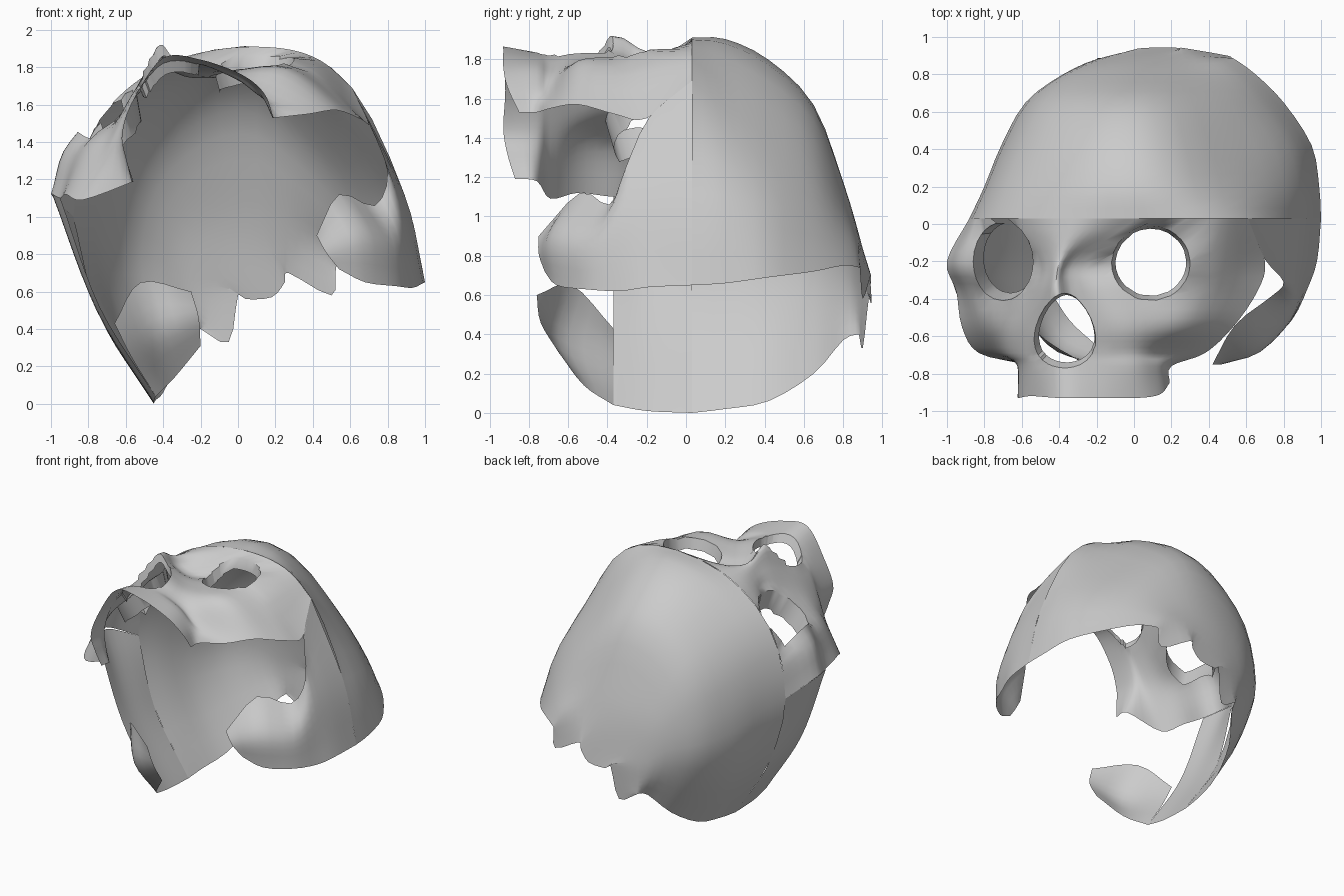
import bpy, bmesh, math
from mathutils import Vector

if "Cube" in bpy.data.objects:
    bpy.data.objects.remove(bpy.data.objects["Cube"], do_unlink=True)

bone = bpy.data.materials.new("bone grey")
bone.use_nodes = True
bone.diffuse_color = (0.6, 0.6, 0.6, 1)
bone.node_tree.nodes["Principled BSDF"].inputs["Base Color"].default_value = (0.6, 0.6, 0.6, 1)


def row(y, pts):
    """Cross-section of (x, z) points at one depth."""
    return [Vector((x, y, z)) for x, z in pts]


def line(*pts):
    """Free row of (x, y, z) points."""
    return [Vector(p) for p in pts]


def smooth_path(pts, steps):
    """Catmull-Rom resampling of a point list."""
    ext = [pts[0] * 2 - pts[1]] + list(pts) + [pts[-1] * 2 - pts[-2]]
    out = []
    for a, b, c, d in zip(ext, ext[1:], ext[2:], ext[3:]):
        for k in range(steps):
            t = k / steps
            out.append(0.5 * (2 * b + (c - a) * t + (2 * a - 5 * b + 4 * c - d) * t ** 2
                              + (3 * b - a - 3 * c + d) * t ** 3))
    return out + [pts[-1].copy()]


def loft(name, rows, across, along, flip=False, holes=()):
    """Skin smooth rows into an open shell, then cut oval holes with an inner lip."""
    rows = [smooth_path(r, across) for r in rows]
    cols = [smooth_path(c, along) for c in zip(*rows)]
    bm = bmesh.new()
    grid = [[bm.verts.new(p) for p in c] for c in cols]
    for c0, c1 in zip(grid, grid[1:]):
        for k in range(len(c0) - 1):
            quad = [c0[k], c1[k], c1[k + 1], c0[k + 1]]
            bm.faces.new(quad[::-1] if flip else quad)
    for v in bm.verts:
        v.tag = v.is_boundary
    for cx, cy, rx, ry, taper, lip in holes:
        def radius(p):
            v = (p.y - cy) / ry
            return math.hypot((p.x - cx) / (rx * max(0.3, 1 - taper * v)), v)
        inside = [f for f in bm.faces if radius(f.calc_center_median()) < 1]
        bmesh.ops.delete(bm, geom=inside, context='FACES')
        rim = [e for e in bm.edges if e.is_boundary
               and all(not v.tag and 0.5 < radius(v.co) < 1.5 for v in e.verts)]
        for v in {v for e in rim for v in e.verts}:
            r = radius(v.co)
            v.co.x = cx + (v.co.x - cx) / r
            v.co.y = cy + (v.co.y - cy) / r
        new = bmesh.ops.extrude_edge_only(bm, edges=rim)["geom"]
        for v in new:
            if isinstance(v, bmesh.types.BMVert):
                v.co.x = cx + (v.co.x - cx) * 0.9
                v.co.y = cy + (v.co.y - cy) * 0.9
                v.co += Vector(lip)
    me = bpy.data.meshes.new(name)
    bm.to_mesh(me)
    bm.free()
    me.materials.append(bone)
    ob = bpy.data.objects.new(name, me)
    bpy.context.collection.objects.link(ob)
    return ob


# Shared arch where the braincase meets the face and side walls
brow = row(0.03, [(-.45, 0), (-.74, .47), (-.88, 1.0), (-.74, 1.52), (-.33, 1.84),
                  (.24, 1.9), (.61, 1.69), (.89, 1.12), (1.0, .65)])

# Braincase: arches from the forehead to the jagged broken back edge
cranium = loft("cranium", [
    brow,
    row(0.2, [(-.44, .02), (-.69, .47), (-.8, .95), (-.68, 1.47), (-.28, 1.83),
              (.18, 1.88), (.59, 1.55), (.88, 1.11), (.99, .66)]),
    row(0.42, [(-.4, .06), (-.62, .45), (-.71, .85), (-.6, 1.36), (-.25, 1.73),
               (.14, 1.77), (.53, 1.42), (.82, 1.06), (.95, .69)]),
    row(0.65, [(-.33, .2), (-.5, .5), (-.58, .8), (-.48, 1.23), (-.2, 1.51),
               (.1, 1.55), (.42, 1.29), (.66, 1.0), (.8, .72)]),
    row(0.8, [(-.23, .37), (-.34, .55), (-.38, .75), (-.32, .98), (-.12, 1.14),
              (.11, 1.17), (.35, 1.05), (.53, .91), (.65, .75)]),
    row(0.88, [(-.2, .4), (-.2, .5), (-.2, .62), (-.15, .75), (-.04, .87),
               (.13, .91), (.32, .88), (.45, .82), (.54, .74)]),
    line((-.2, .88, .4), (-.05, .9, .33), (0, .93, .58), (.04, .94, .56), (.18, .945, .57),
         (.25, .94, .65), (.27, .94, .7), (.5, .9, .58), (.52, .885, .73)),
], 3, 3)

# Face: brow, nose, cheeks and dental arch, with two eye sockets and the nose opening
face = loft("face", [
    smooth_path(brow, 2)[4:13],
    row(-0.2, [(-1.0, 1.12), (-.9, 1.4), (-.57, 1.62), (-.47, 1.75), (-.4, 1.84),
               (-.32, 1.77), (-.13, 1.75), (.33, 1.84), (.7, 1.5)]),
    row(-0.36, [(-.95, 1.1), (-.85, 1.38), (-.6, 1.57), (-.49, 1.77), (-.42, 1.92),
                (-.33, 1.84), (-.14, 1.77), (.3, 1.8), (.66, 1.52)]),
    row(-0.55, [(-.92, 1.12), (-.8, 1.36), (-.66, 1.5), (-.55, 1.68), (-.42, 1.85),
                (-.25, 1.84), (-.05, 1.78), (.25, 1.78), (.53, 1.57)]),
    row(-0.69, [(-.83, 1.09), (-.74, 1.26), (-.66, 1.45), (-.55, 1.66), (-.4, 1.81),
                (-.22, 1.82), (-.02, 1.74), (.15, 1.64), (.38, 1.55)]),
    row(-0.76, [(-.58, 1.18), (-.61, 1.3), (-.62, 1.45), (-.55, 1.65), (-.4, 1.82),
                (-.2, 1.82), (0, 1.76), (.12, 1.65), (.2, 1.53)]),
    line((-.57, -.87, 1.19), (-.6, -.91, 1.32), (-.62, -.93, 1.45), (-.55, -.92, 1.64),
         (-.4, -.93, 1.85), (-.2, -.93, 1.84), (.02, -.93, 1.76), (.14, -.91, 1.66),
         (.19, -.85, 1.53)),
], 5, 4, flip=True, holes=[
    (.09, -.21, .21, .2, 0, (0, .005, -.08)),
    (-.7, -.2, .16, .21, 0, (.04, .02, -.14)),
    (-.37, -.57, .16, .2, .25, (.01, .01, -.06)),
])

# Side wall on the model's left, ending in the curled base flange
left_temple = loft("left_temple", [
    brow[6:],
    row(-0.19, [(.7, 1.5), (.88, 1.09), (.98, .64)]),
    line((.8, -.31, 1.24), (.88, -.35, .97), (.93, -.34, .62)),
    line((.73, -.39, 1.06), (.83, -.5, .87), (.84, -.52, .63)),
    line((.54, -.54, 1.12), (.66, -.68, .9), (.68, -.66, .65)),
    line((.42, -.75, .9), (.47, -.75, .81), (.54, -.72, .72)),
], 5, 3, flip=True)

# Matching wall on the model's right, hanging from the cheek
right_temple = loft("right_temple", [
    brow[2::-1],
    row(-0.2, [(-.99, 1.11), (-.76, .51), (-.45, .01)]),
    row(-0.37, [(-.95, 1.1), (-.74, .52), (-.44, .04)]),
], 6, 4)

# Base flange curling inward from the foot of that wall
right_flange = loft("right_flange", [
    row(-0.37, [(-.66, .43), (-.57, .25), (-.44, .04)]),
    line((-.52, -.58, .65), (-.44, -.65, .38), (-.34, -.52, .14)),
    line((-.25, -.76, .6), (-.21, -.74, .46), (-.2, -.65, .31)),
], 4, 4)

bpy.ops.object.select_all(action='DESELECT')
for ob in (cranium, face, left_temple, right_temple, right_flange):
    ob.select_set(True)
bpy.context.view_layer.objects.active = cranium
bpy.ops.object.shade_smooth_by_angle(angle=math.radians(45))
